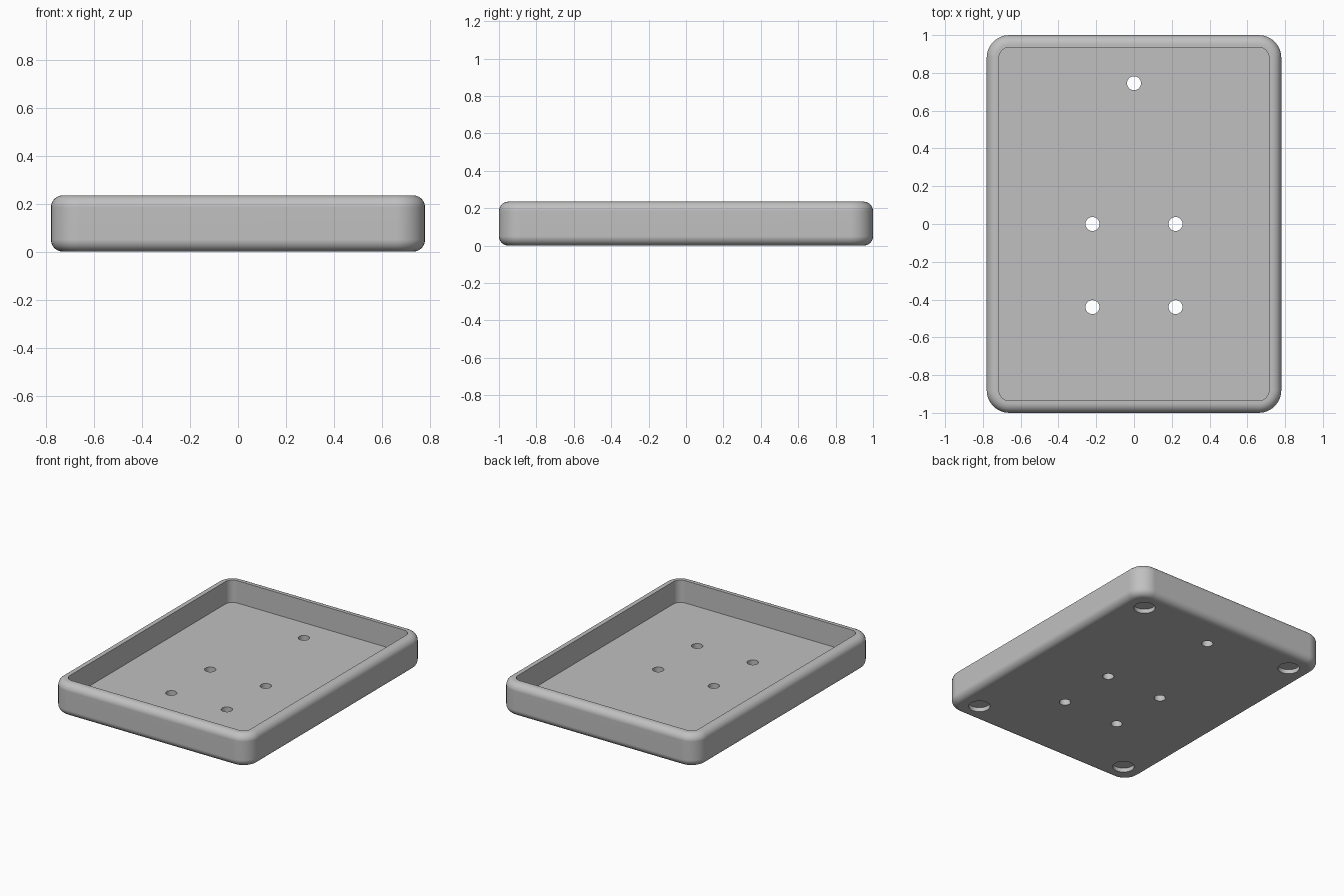
import bpy
import bmesh
from math import sin, cos, pi, radians

if "Cube" in bpy.data.objects:
    bpy.data.objects.remove(bpy.data.objects["Cube"], do_unlink=True)

HALF_X, HALF_Y, HEIGHT = 0.78, 1.0, 0.235
CORNER, FILLET, WALL, FLOOR = 0.12, 0.05, 0.065, 0.075
STEPS = 8

grey = bpy.data.materials.new("plain grey")
grey.use_nodes = True
colour = (0.53, 0.53, 0.53, 1)
grey.diffuse_color = colour
grey.node_tree.nodes["Principled BSDF"].inputs["Base Color"].default_value = colour


def make_object(name, bm):
    mesh = bpy.data.meshes.new(name)
    bm.to_mesh(mesh)
    bm.free()
    obj = bpy.data.objects.new(name, mesh)
    bpy.context.collection.objects.link(obj)
    return obj


def rounded_loop(bm, inset, z):
    """Ring of vertices round the tray outline, moved inwards by inset."""
    r = CORNER - inset
    ring = []
    for i, (sx, sy) in enumerate([(1, 1), (-1, 1), (-1, -1), (1, -1)]):
        for k in range(STEPS + 1):
            a = (i + k / STEPS) * pi / 2
            ring.append(bm.verts.new((sx * (HALF_X - CORNER) + r * cos(a),
                                      sy * (HALF_Y - CORNER) + r * sin(a), z)))
    return ring


# Wall section: bottom fillet, top fillet, rim, inner wall down to the floor
section = []
for k in range(STEPS + 1):
    a = k / STEPS * pi / 2
    section.append((FILLET * (1 - sin(a)), FILLET * (1 - cos(a))))
section += [(inset, HEIGHT - z) for inset, z in reversed(section)]
section += [(WALL, HEIGHT), (WALL, FLOOR)]

# Tray body
bm = bmesh.new()
rings = [rounded_loop(bm, inset, z) for inset, z in section]
for low, high in zip(rings, rings[1:]):
    n = len(low)
    for i in range(n):
        j = (i + 1) % n
        bm.faces.new((low[i], low[j], high[j], high[i]))
bm.faces.new(list(reversed(rings[0])))
bm.faces.new(rings[-1])
bmesh.ops.recalc_face_normals(bm, faces=bm.faces)
tray = make_object("tray", bm)
tray.data.materials.append(grey)

# Cutters: five screw holes through the floor, four foot recesses underneath
cut = bmesh.new()


def add_cutter(x, y, radius, top):
    made = bmesh.ops.create_cone(cut, cap_ends=True, segments=40,
                                 radius1=radius, radius2=radius, depth=top + 0.1)
    bmesh.ops.translate(cut, verts=made["verts"], vec=(x, y, (top - 0.1) / 2))


add_cutter(0, 0.745, 0.037, 0.15)
for side in (-1, 1):
    for y in (0, -0.44):
        add_cutter(side * 0.22, y, 0.037, 0.15)
    for y in (-0.84, 0.84):
        add_cutter(side * 0.615, y, 0.07, 0.03)
cutter = make_object("hole_cutter", cut)
cutter.hide_render = True

# Cut the holes, then smooth the fillets and keep the hard edges
boolean = tray.modifiers.new("holes", "BOOLEAN")
boolean.operation = "DIFFERENCE"
boolean.solver = "EXACT"
boolean.object = cutter
for obj in bpy.context.selected_objects:
    obj.select_set(False)
bpy.context.view_layer.objects.active = tray
tray.select_set(True)
bpy.ops.object.modifier_apply(modifier=boolean.name)
bpy.data.objects.remove(cutter, do_unlink=True)
bpy.ops.object.shade_smooth_by_angle(angle=radians(30))
weighted = tray.modifiers.new("flat_face_normals", "WEIGHTED_NORMAL")
weighted.keep_sharp = True
